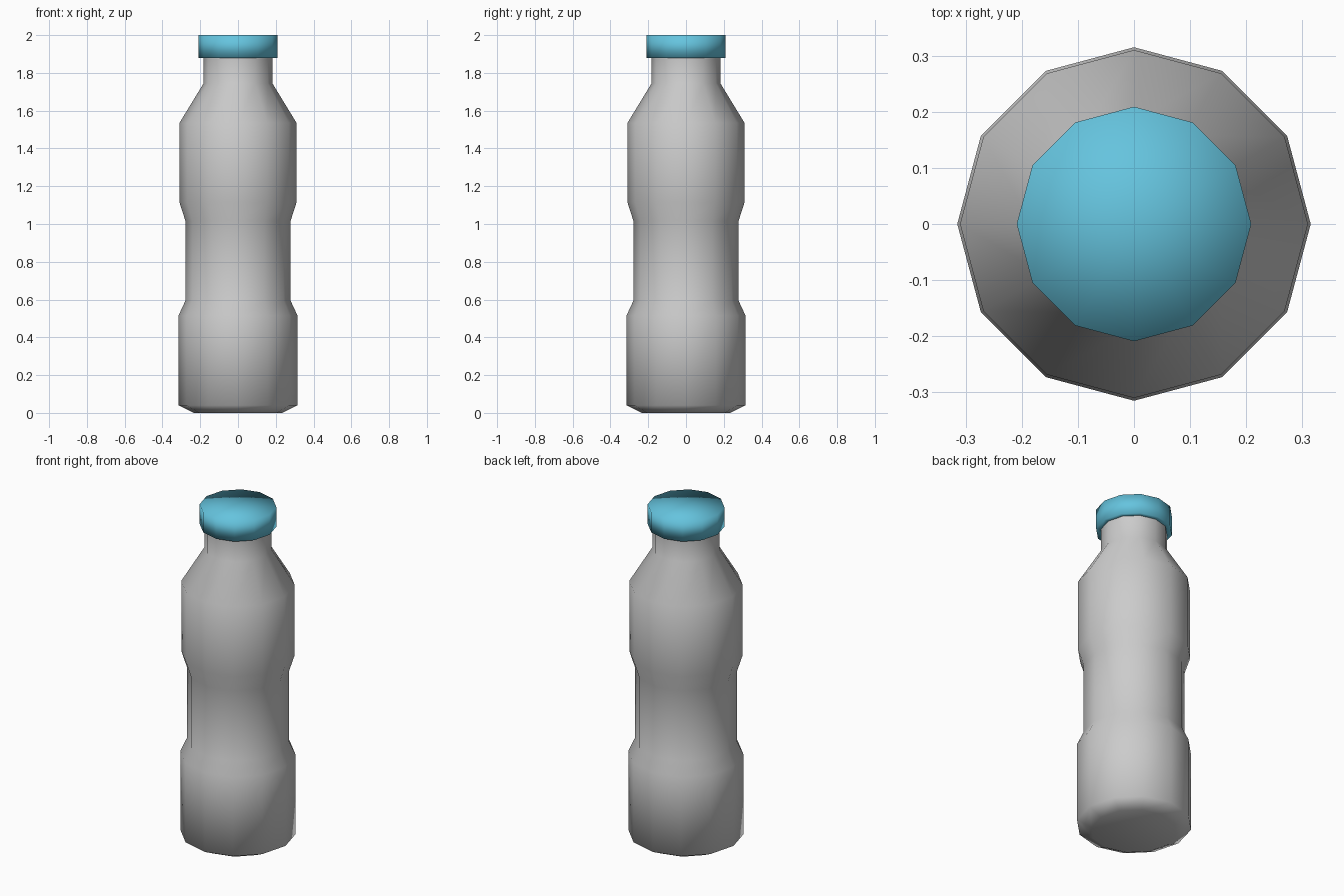
import bpy
import bmesh
from math import cos, sin, tau

if "Cube" in bpy.data.objects:
    bpy.data.objects.remove(bpy.data.objects["Cube"])

SIDES = 12


def lathe(name, profile, color=None):
    """Revolve (radius, z) points around z; radius 0 becomes a centre pole."""
    bm = bmesh.new()
    rings = []
    for r, z in profile:
        if r == 0:
            rings.append([bm.verts.new((0, 0, z))] * SIDES)
        else:
            rings.append([bm.verts.new((r * cos(tau * i / SIDES), r * sin(tau * i / SIDES), z))
                          for i in range(SIDES)])
    for low, high in zip(rings, rings[1:]):
        for i in range(SIDES):
            j = (i + 1) % SIDES
            corners = dict.fromkeys((low[i], low[j], high[j], high[i]))
            bm.faces.new(list(corners))
    for f in bm.faces:
        f.smooth = True
    mesh = bpy.data.meshes.new(name)
    bm.to_mesh(mesh)
    bm.free()
    obj = bpy.data.objects.new(name, mesh)
    bpy.context.collection.objects.link(obj)
    if color:
        mat = bpy.data.materials.new(name + "_color")
        mat.diffuse_color = color
        mat.use_nodes = True
        mat.node_tree.nodes["Principled BSDF"].inputs["Base Color"].default_value = mat.diffuse_color
        mesh.materials.append(mat)
    return obj


# Bottle body: chamfered base, pinched grip, shoulder and neck
lathe("bottle_body", [
    (0, 0), (0.235, 0), (0.315, 0.04), (0.315, 0.515), (0.278, 0.595),
    (0.278, 1.015), (0.31, 1.115), (0.31, 1.535), (0.182, 1.745), (0.182, 1.88),
])

# Screw cap, overhanging the neck
lathe("bottle_cap", [
    (0.182, 1.88), (0.209, 1.88), (0.209, 2.0), (0, 2.0),
], (0.13, 0.55, 0.73, 1))
